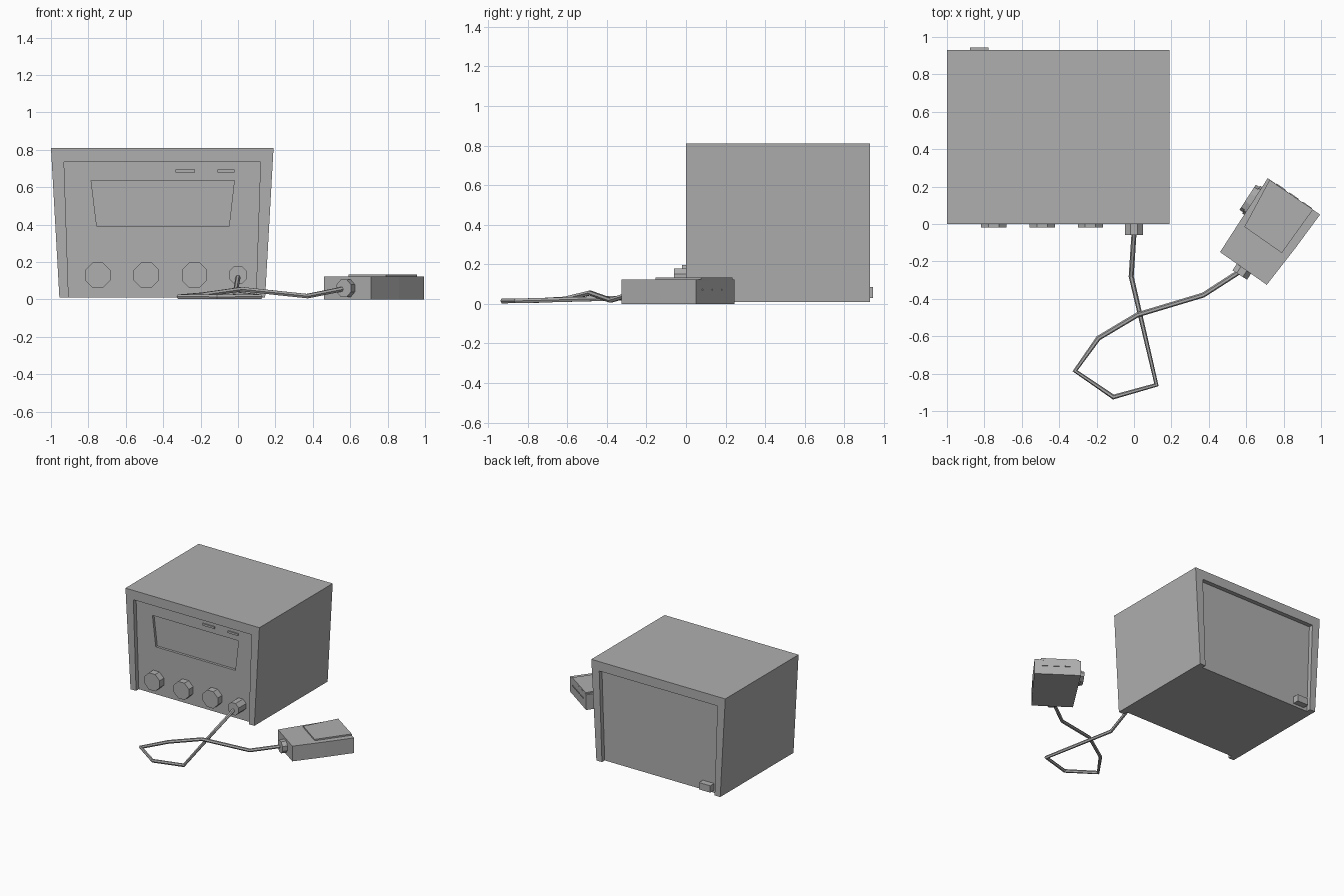
import bpy, bmesh, math
from mathutils import Vector, Matrix

old = bpy.data.objects.get("Cube")
if old:
    bpy.data.objects.remove(old, do_unlink=True)

grey = bpy.data.materials.new("mid_grey")
grey.use_nodes = True
COLOUR = (0.43, 0.43, 0.43, 1)
grey.diffuse_color = COLOUR
grey.node_tree.nodes["Principled BSDF"].inputs["Base Color"].default_value = COLOUR


def finish(name, bm):
    bmesh.ops.recalc_face_normals(bm, faces=bm.faces)
    mesh = bpy.data.meshes.new(name)
    bm.to_mesh(mesh)
    bm.free()
    mesh.materials.append(grey)
    ob = bpy.data.objects.new(name, mesh)
    bpy.context.collection.objects.link(ob)
    return ob


def prism(name, outline, a, b, axis="y"):
    """Extrude an outline (x, z) along y, or (x, y) along z."""
    def place(p, d):
        return (p[0], d, p[1]) if axis == "y" else (p[0], p[1], d)
    bm = bmesh.new()
    near = [bm.verts.new(place(p, a)) for p in outline]
    far = [bm.verts.new(place(p, b)) for p in outline]
    bm.faces.new(near)
    bm.faces.new(far)
    for i in range(len(near)):
        j = (i + 1) % len(near)
        bm.faces.new((near[i], near[j], far[j], far[i]))
    return finish(name, bm)


def cylinder(name, start, end, radius, sides=8, squash=1.0):
    start, end = Vector(start), Vector(end)
    axis = (end - start).normalized()
    side = axis.cross(Vector((0, 0, 1))).normalized()
    frame = Matrix((side, Vector((0, 0, 1)), axis)).transposed().to_4x4()
    frame.translation = (start + end) / 2
    bm = bmesh.new()
    bmesh.ops.create_cone(bm, cap_ends=True, segments=sides, radius1=radius,
                          radius2=radius, depth=(end - start).length)
    bmesh.ops.rotate(bm, verts=bm.verts, matrix=Matrix.Rotation(math.pi / sides, 3, "Z"))
    bmesh.ops.scale(bm, verts=bm.verts, vec=(1, squash, 1))
    bm.transform(frame)
    return finish(name, bm)


def cut(target, cutter):
    cutter.hide_render = True
    mod = target.modifiers.new("cut", "BOOLEAN")
    mod.object = cutter
    mod.solver = "EXACT"
    bpy.context.view_layer.objects.active = target
    bpy.ops.object.modifier_apply(modifier=mod.name)
    bpy.data.objects.remove(cutter, do_unlink=True)


# Tapered case with recessed front and back panels, open at the bottom
DEPTH, RECESS = 0.93, 0.035
case = prism("case", [(-0.955, 0.01), (0.145, 0.01), (0.19, 0.81), (-1, 0.81)], 0, DEPTH)
panel = [(-0.902, -0.1), (0.092, -0.1), (0.12, 0.735), (-0.93, 0.735)]
cut(case, prism("front_cutter", panel, -0.1, RECESS))
cut(case, prism("back_cutter", panel, DEPTH - RECESS, DEPTH + 0.1))

# Sunken display and the two indicator slots above it
display = [(-0.755, 0.39), (-0.048, 0.39), (-0.02, 0.635), (-0.785, 0.635)]
cut(case, prism("display_cutter", display, -0.1, RECESS + 0.02))
for i, (x0, x1) in enumerate([(-0.335, -0.23), (-0.11, -0.02)]):
    slot = [(x0, 0.678), (x1, 0.678), (x1, 0.694), (x0, 0.694)]
    prism(f"indicator_{i + 1}", slot, RECESS - 0.009, RECESS + 0.005)

# Knobs, cable socket and rear tab
for i, x in enumerate([-0.75, -0.49, -0.233]):
    cylinder(f"knob_{i + 1}", (x, RECESS + 0.01, 0.13), (x, -0.02, 0.13), 0.073)
cylinder("cable_socket", (0, RECESS + 0.01, 0.13), (0, -0.06, 0.13), 0.052)
tab = [(-0.877, 0.03), (-0.777, 0.03), (-0.777, 0.085), (-0.877, 0.085)]
prism("rear_tab", tab, DEPTH - RECESS - 0.01, 0.945)

# Looped cable
path = [(0, -0.05, 0.12), (-0.015, -0.28, 0.03), (0.12, -0.86, 0.015),
        (-0.11, -0.925, 0.015), (-0.315, -0.785, 0.015), (-0.19, -0.61, 0.025),
        (0.02, -0.485, 0.055), (0.37, -0.38, 0.018), (0.58, -0.245, 0.06)]
curve = bpy.data.curves.new("cable", "CURVE")
curve.dimensions = "3D"
curve.bevel_depth = 0.0135
curve.bevel_resolution = 1
curve.use_fill_caps = True
spline = curve.splines.new("POLY")
spline.points.add(len(path) - 1)
for point, co in zip(spline.points, path):
    point.co = (*co, 1)
spline.use_smooth = False
curve.materials.append(grey)
bpy.context.collection.objects.link(bpy.data.objects.new("cable", curve))

# Handheld unit: body, raised cover, plug, side button and end slots
body = [(0.46, -0.15), (0.71, -0.325), (0.862, -0.13), (0.995, 0.05), (0.715, 0.245)]
prism("handheld_body", body, 0.0, 0.122, "z")
cover = [(0.59, -0.015), (0.79, -0.155), (0.957, 0.077), (0.725, 0.236)]
prism("handheld_cover", cover, 0.115, 0.133, "z")

along = Vector((0.545, 0.84, 0)).normalized()
out = Vector((-along.y, along.x, 0))
plug = Vector((0.59, -0.235, 0.06))
cylinder("cable_plug", plug + along * 0.04, plug - along * 0.045, 0.05)
button = Vector((0.643, 0.12, 0.06))
cylinder("side_button_base", button - out * 0.02, button + out * 0.02, 0.088, 10, 0.52)
cylinder("side_button", button, button + out * 0.042, 0.08, 10, 0.48)

end_a, end_b = Vector(body[4]), Vector(body[3])
run = (end_b - end_a).normalized()
normal = Vector((-run.y, run.x))
for i, t in enumerate([0.25, 0.5, 0.75]):
    mid = end_a.lerp(end_b, t)
    corners = [mid + run * s * 0.03 + normal * d
               for s, d in [(-1, -0.005), (1, -0.005), (1, 0.004), (-1, 0.004)]]
    prism(f"end_slot_{i + 1}", corners, 0.068, 0.076, "z")
